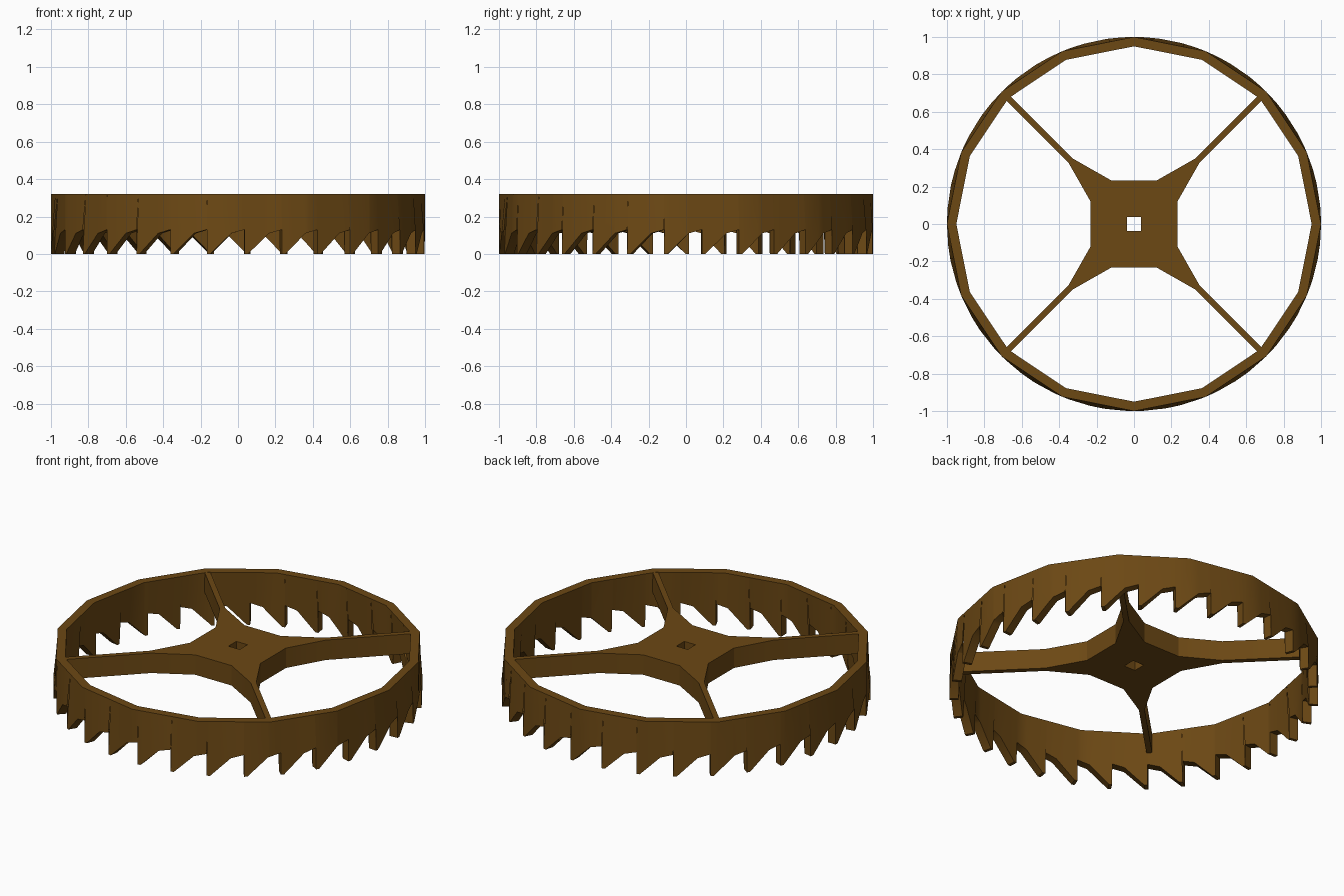
import bpy, bmesh, math
from mathutils import Matrix, Vector

if "Cube" in bpy.data.objects:
    bpy.data.objects.remove(bpy.data.objects["Cube"])

TOP, TEETH, SIDES = 0.32, 31, 16
R_OUT, R_IN = 1.0, 0.95

mat = bpy.data.materials.new("dark_brass")
mat.diffuse_color = (0.15, 0.065, 0.007, 1)
mat.use_nodes = True
mat.node_tree.nodes["Principled BSDF"].inputs["Base Color"].default_value = mat.diffuse_color


def make_object(name, bm, angle):
    bmesh.ops.recalc_face_normals(bm, faces=bm.faces)
    me = bpy.data.meshes.new(name)
    bm.to_mesh(me)
    bm.free()
    me.materials.append(mat)
    ob = bpy.data.objects.new(name, me)
    bpy.context.collection.objects.link(ob)
    bpy.ops.object.select_all(action='DESELECT')
    ob.select_set(True)
    bpy.context.view_layer.objects.active = ob
    bpy.ops.object.shade_smooth_by_angle(angle=math.radians(angle))
    return ob


def point(r, t, z):
    return (r * math.cos(t), r * math.sin(t), z)


def polygon_radius(r, t):
    # radius of a 16-sided polygon at angle t
    half = math.pi / SIDES
    return r * math.cos(half) / math.cos(t % (2 * half) - half)


# Toothed rim: round saw-tooth lower edge, 16-sided top edge
pitch = math.tau / TEETH
start = math.radians(-88.0)
tooth = [(0, 0.13), (0, 0), (0.09, 0), (0.65, 0.11)]
base = [(start + (i + u) * pitch, z) for i in range(TEETH) for u, z in tooth]
base.append((start + math.tau, 0.13))
columns = []
for (t0, z0), (t1, z1) in zip(base, base[1:]):
    columns.append((t0, z0))
    step = math.tau / SIDES
    corner = math.ceil(t0 / step) * step      # add a column at each top corner
    if t0 + 1e-4 < corner < t1 - 1e-4:
        columns.append((corner, z0 + (z1 - z0) * (corner - t0) / (t1 - t0)))

bm = bmesh.new()
rings = []
for t, z in columns:
    rings.append([bm.verts.new(point(R_OUT, t, z)),
                  bm.verts.new(point(polygon_radius(R_OUT, t), t, TOP)),
                  bm.verts.new(point(polygon_radius(R_IN, t), t, TOP)),
                  bm.verts.new(point(R_IN, t, z))])
for i, a in enumerate(rings):
    j = (i + 1) % len(rings)
    b = rings[j]
    bm.faces.new((a[3], a[0], b[0], b[3]))    # tooth edge
    if abs(math.sin(columns[j][0] - columns[i][0])) > 1e-5:
        for k in range(3):
            bm.faces.new((a[k], a[k + 1], b[k + 1], b[k]))
bmesh.ops.remove_doubles(bm, verts=bm.verts, dist=1e-5)
make_object("toothed_rim", bm, 30)

# Hub and four spokes: one quarter outline repeated, then extruded
h, w, d = 0.037, 0.022, 0.96 * math.sqrt(0.5)
quarter = [(h, 0), (0.232, 0), (0.232, 0.12), (0.34 + w / 2, 0.34 - w / 2),
           (d + w / 2, d - w / 2), (d - w / 2, d + w / 2),
           (0.34 - w / 2, 0.34 + w / 2), (0.12, 0.232), (0, 0.232), (0, h), (h, h)]
bm = bmesh.new()
for i in range(4):
    rot = Matrix.Rotation(i * math.pi / 2, 3, 'Z')
    bm.faces.new([bm.verts.new(rot @ Vector((x, y, 0.20))) for x, y in quarter])
bmesh.ops.remove_doubles(bm, verts=bm.verts, dist=1e-5)
ret = bmesh.ops.extrude_face_region(bm, geom=bm.faces[:], use_keep_orig=True)
for v in (g for g in ret["geom"] if isinstance(g, bmesh.types.BMVert)):
    v.co.z = TOP - 0.001
make_object("hub_and_spokes", bm, 20)
